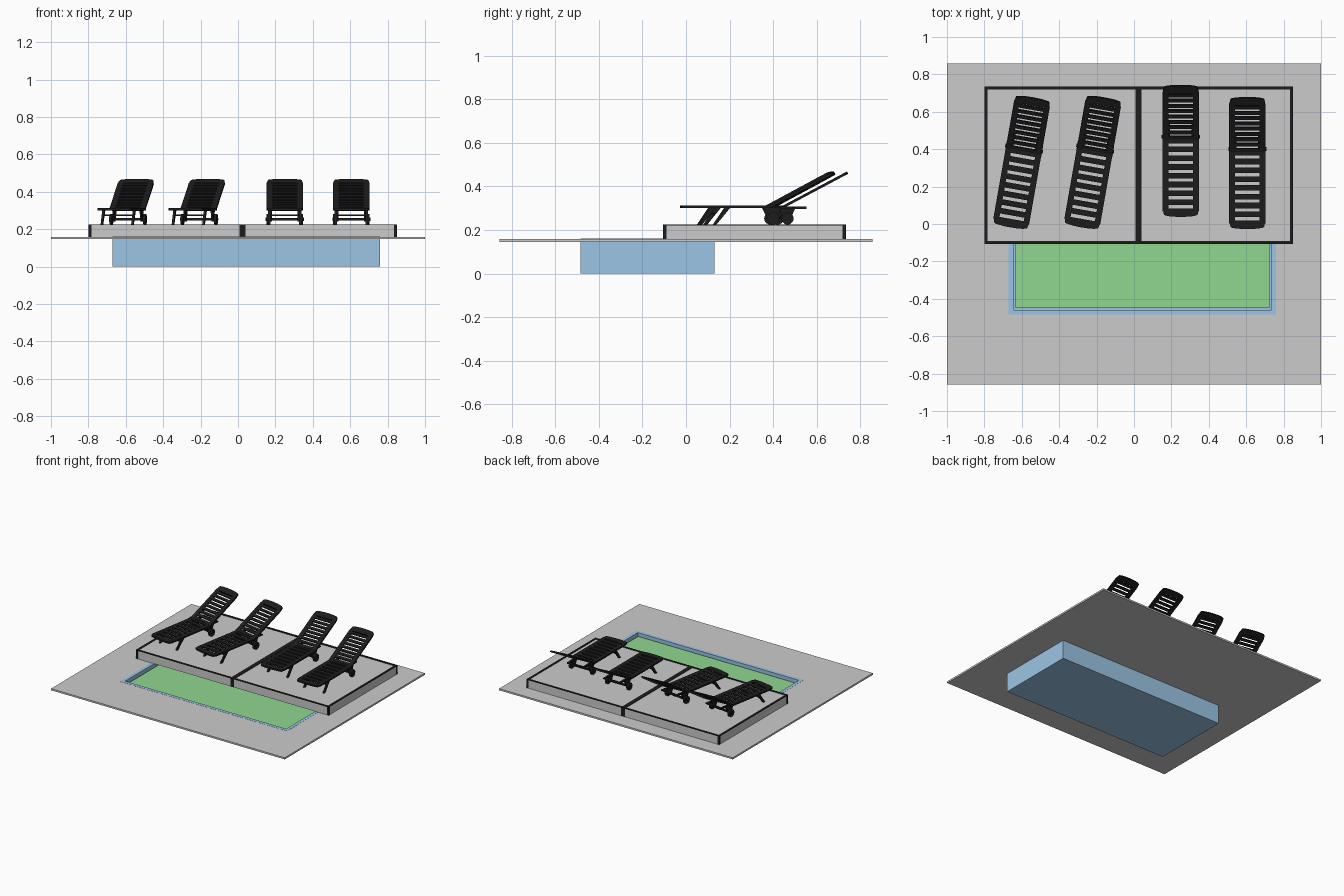
import bpy, bmesh
from math import sin, cos, pi, radians
from mathutils import Matrix, Vector

if "Cube" in bpy.data.objects:
    bpy.data.objects.remove(bpy.data.objects["Cube"])


def material(name, rgb):
    m = bpy.data.materials.new(name)
    m.diffuse_color = (*rgb, 1)
    m.use_nodes = True
    m.node_tree.nodes["Principled BSDF"].inputs["Base Color"].default_value = m.diffuse_color
    return m


BLACK = material("black", (0.012, 0.012, 0.012))
BLUE = material("pool_blue", (0.33, 0.56, 0.78))
GREEN = material("water_green", (0.28, 0.68, 0.28))


def finish(name, bm, mat=None):
    bmesh.ops.recalc_face_normals(bm, faces=bm.faces)
    me = bpy.data.meshes.new(name)
    bm.to_mesh(me)
    bm.free()
    if mat:
        me.materials.append(mat)
    ob = bpy.data.objects.new(name, me)
    bpy.context.collection.objects.link(ob)
    return ob


def box(bm, x0, x1, y0, y1, z0, z1, mtx=Matrix()):
    m = mtx @ Matrix.Translation(((x0 + x1) / 2, (y0 + y1) / 2, (z0 + z1) / 2))
    bmesh.ops.create_cube(bm, size=1, matrix=m @ Matrix.Diagonal((x1 - x0, y1 - y0, z1 - z0, 1)))


def prism(bm, pts, h, mtx=Matrix()):
    """Extrude a 2D outline in xy by h along z."""
    lo = [bm.verts.new(mtx @ Vector((x, y, 0))) for x, y in pts]
    hi = [bm.verts.new(mtx @ Vector((x, y, h))) for x, y in pts]
    bm.faces.new(lo[::-1])
    bm.faces.new(hi)
    for i in range(len(pts)):
        j = (i + 1) % len(pts)
        bm.faces.new((lo[i], lo[j], hi[j], hi[i]))


def ring(bm, outer, inner, z0, z1):
    """Rectangular slab with a rectangular hole; rectangles are x0, x1, y0, y1."""
    def loop(r, z):
        x0, x1, y0, y1 = r
        return [bm.verts.new((x, y, z)) for x, y in ((x0, y0), (x1, y0), (x1, y1), (x0, y1))]
    loops = [loop(outer, z0), loop(outer, z1), loop(inner, z1), loop(inner, z0)]
    for k in range(4):
        a, b = loops[k], loops[(k + 1) % 4]
        for i in range(4):
            j = (i + 1) % 4
            bm.faces.new((a[i], a[j], b[j], b[i]))


# Paved ground with an opening for the pool
POOL = (-0.67, 0.76, -0.485, 0.13)
bm = bmesh.new()
ring(bm, (-1, 1, -0.857, 0.857), POOL, 0.146, 0.159)
finish("paving", bm)

# Pool basin: block with its top inset and pushed down
bm = bmesh.new()
box(bm, *POOL, 0, 0.16)
bm.normal_update()
top = max(bm.faces, key=lambda f: f.calc_center_median().z)
bmesh.ops.inset_region(bm, faces=[top], thickness=0.036)
ext = bmesh.ops.extrude_face_region(bm, geom=[top])["geom"]
bmesh.ops.translate(bm, vec=(0, 0, -0.145), verts=[v for v in ext if isinstance(v, bmesh.types.BMVert)])
if top.is_valid:
    bmesh.ops.delete(bm, geom=[top], context='FACES_ONLY')
finish("pool_basin", bm, BLUE)

# Water surface
bm = bmesh.new()
x0, x1, y0, y1 = -0.634, 0.724, -0.449, 0.094
bm.faces.new([bm.verts.new((x, y, 0.138)) for x, y in ((x0, y0), (x1, y0), (x1, y1), (x0, y1))])
finish("pool_water", bm, GREEN)

# Two raised decks with black edge trim and corner posts
T, Y0, Y1 = 0.016, -0.106, 0.735
for side, x0, x1 in (("left", -0.80, 0.025), ("right", 0.025, 0.85)):
    bm = bmesh.new()
    box(bm, x0 + 0.001, x1 - 0.001, Y0 + 0.001, Y1 - 0.001, 0.159, 0.223)
    finish("deck_" + side, bm)
    bm = bmesh.new()
    ring(bm, (x0, x1, Y0, Y1), (x0 + T, x1 - T, Y0 + T, Y1 - T), 0.221, 0.226)
    for px in (x0, x1 - T):
        for py in (Y0, Y1 - T):
            box(bm, px, px + T, py, py + T, 0.159, 0.221)
    finish("deck_trim_" + side, bm, BLACK)

# ---- Sun lounger, foot end at the local origin, standing on local z = 0 ----
W, IN, SZ, TH = 0.097, 0.066, 0.076, 0.012


def end_panel(y_in, y_out, bow):
    """Full-width end board with a bowed outer edge."""
    arc = [(W * 0.93 * cos(pi * i / 8), y_out + bow * sin(pi * i / 8)) for i in range(9)]
    return [(-W, y_in), (W, y_in)] + arc


def yz(x):
    """Turns an outline in (y, z) into a plate starting at x."""
    return Matrix(((0, 0, 1, x), (1, 0, 0, 0), (0, 1, 0, 0), (0, 0, 0, 1)))


parts = []

# Seat: side rails, slats, bowed foot board, thin rails running on under the back
bm = bmesh.new()
for s in (-1, 1):
    a, b = sorted((s * IN, s * W))
    box(bm, a, b, 0.03, 0.425, SZ, SZ + TH)
    a, b = sorted((s * 0.058, s * 0.072))
    box(bm, a, b, 0.40, 0.515, SZ - 0.004, SZ + 0.006)
for i in range(8):
    y = 0.064 + i * 0.047
    box(bm, -IN, IN, y, y + 0.030, SZ + 0.002, SZ + TH)
box(bm, -0.072, 0.072, 0.500, 0.515, SZ - 0.004, SZ + 0.006)
prism(bm, end_panel(0.045, 0.012, -0.012), TH, Matrix.Translation((0, 0, SZ)))
parts.append(finish("lounger_seat", bm, BLACK))

# Tilted backrest
back = Matrix.Translation((0, 0.415, SZ + 0.002)) @ Matrix.Rotation(radians(28), 4, 'X')
bm = bmesh.new()
for s in (-1, 1):
    a, b = sorted((s * IN, s * W))
    box(bm, a, b, 0, 0.29, 0, TH, back)
for i in range(9):
    y = 0.004 + i * 0.032
    box(bm, -IN, IN, y, y + 0.019, 0.002, TH, back)
prism(bm, end_panel(0.285, 0.318, 0.012), TH, back)
parts.append(finish("lounger_backrest", bm, BLACK))

# Splayed front legs, wheel brackets and axle
bm = bmesh.new()
for s in (-1, 1):
    x = s * 0.083 - 0.006
    prism(bm, [(0.085, 0), (0.102, 0), (0.166, SZ + 0.002), (0.138, SZ + 0.002)], 0.012, yz(x))
    x = s * 0.074 - 0.005
    prism(bm, [(0.418, 0.016), (0.437, 0.016), (0.465, SZ + 0.002), (0.385, SZ + 0.002)], 0.010, yz(x))
box(bm, -0.08, 0.08, 0.422, 0.434, 0.022, 0.034)
box(bm, -0.08, 0.08, 0.128, 0.140, 0.046, 0.054)
parts.append(finish("lounger_legs", bm, BLACK))

# Wheels with hubs
bm = bmesh.new()
for s in (-1, 1):
    for r, w, x in ((0.028, 0.014, 0.091), (0.010, 0.020, 0.092)):
        bmesh.ops.create_cone(bm, cap_ends=True, segments=20, radius1=r, radius2=r, depth=w,
                              matrix=Matrix.Translation((s * x, 0.428, 0.028)) @ Matrix.Rotation(pi / 2, 4, 'Y'))
wheels = finish("lounger_wheels", bm, BLACK)
parts.append(wheels)
bpy.context.view_layer.objects.active = wheels
wheels.select_set(True)
bpy.ops.object.shade_smooth_by_angle(angle=radians(35))

# Place four loungers: the two on the left are turned
spots = [(-0.662, -0.018, -10), (-0.282, -0.018, -10), (0.25, 0.038, 0), (0.606, -0.027, 0)]
for n, (x, y, deg) in enumerate(spots):
    place = Matrix.Translation((x, y, 0.225)) @ Matrix.Rotation(radians(deg), 4, 'Z')
    for p in parts:
        ob = p
        if n:
            ob = p.copy()
            ob.name = "%s_%d" % (p.name, n + 1)
            bpy.context.collection.objects.link(ob)
        ob.matrix_world = place
